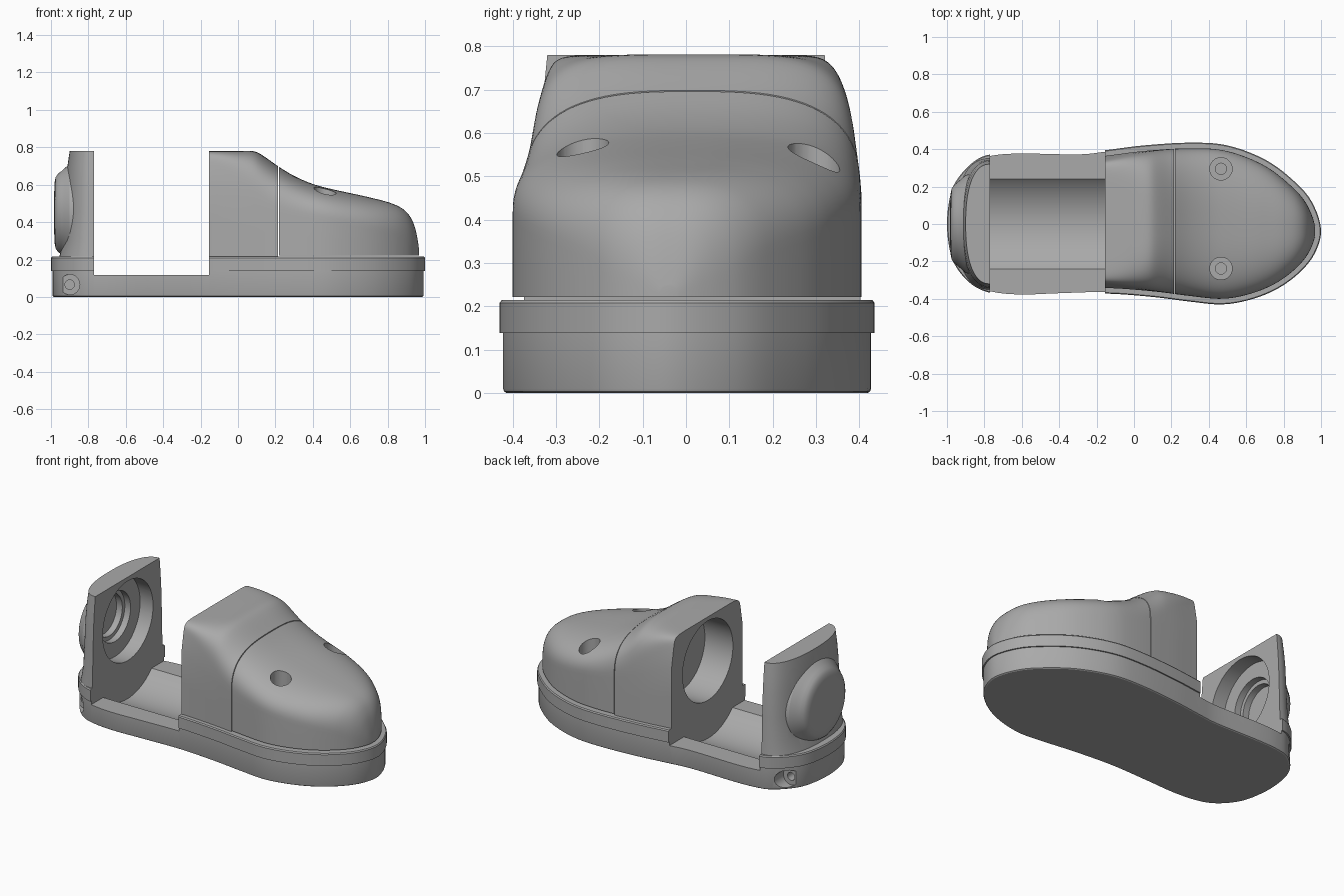
import bpy, bmesh, math
from math import sin, cos, pi
from mathutils import Vector, Matrix

if "Cube" in bpy.data.objects:
    bpy.data.objects.remove(bpy.data.objects["Cube"])

grey = bpy.data.materials.new("plain_grey")
grey.use_nodes = True
grey.diffuse_color = (0.4, 0.4, 0.4, 1)
grey.node_tree.nodes["Principled BSDF"].inputs["Base Color"].default_value = (0.4, 0.4, 0.4, 1)

# Sole outline control points, counter-clockwise from the toe tip
OUTLINE = [(1, -.03), (.95, .12), (.85, .235), (.7, .345), (.5, .42), (.3, .435), (.05, .42),
           (-.15, .395), (-.3, .38), (-.6, .385), (-.75, .375), (-.84, .345), (-.93, .26),
           (-.98, .16), (-1, 0), (-.98, -.16), (-.93, -.26), (-.85, -.335), (-.75, -.372),
           (-.6, -.385), (-.4, -.378), (-.15, -.372), (.1, -.39), (.3, -.415), (.47, -.43),
           (.62, -.405), (.76, -.35), (.88, -.265), (.965, -.16)]


def make(name, bm, angle=30):
    """Turn a bmesh into a smooth-shaded object with sharp edges kept."""
    bmesh.ops.recalc_face_normals(bm, faces=bm.faces)
    mesh = bpy.data.meshes.new(name)
    bm.to_mesh(mesh)
    bm.free()
    mesh.materials.append(grey)
    obj = bpy.data.objects.new(name, mesh)
    bpy.context.collection.objects.link(obj)
    select(obj)
    bpy.ops.object.shade_smooth_by_angle(angle=math.radians(angle))
    return obj


def select(obj):
    bpy.ops.object.select_all(action='DESELECT')
    obj.select_set(True)
    bpy.context.view_layer.objects.active = obj


def loft(name, rings, angle=30):
    """Bridge closed rings of equal length and cap both ends."""
    bm = bmesh.new()
    rows = [[bm.verts.new(p) for p in ring] for ring in rings]
    for a, b in zip(rows, rows[1:]):
        for i in range(len(a)):
            j = (i + 1) % len(a)
            bm.faces.new((a[i], a[j], b[j], b[i]))
    bm.faces.new(rows[0])
    bm.faces.new(rows[-1])
    return make(name, bm, angle)


def revolve(name, profile, origin, axis, n=64):
    """Solid of revolution: profile is (distance along axis, radius)."""
    turn = Vector((0, 0, 1)).rotation_difference(Vector(axis)).to_matrix()
    rings = [[Vector(origin) + turn @ Vector((r * cos(2 * pi * i / n), r * sin(2 * pi * i / n), d))
              for i in range(n)] for d, r in profile]
    return loft(name, rings)


def box(x0, x1, z0, z1):
    return loft("box", [[(x0, -1, z), (x1, -1, z), (x1, 1, z), (x0, 1, z)] for z in (z0, z1)])


def cut(target, *cutters):
    for c in cutters:
        mod = target.modifiers.new("cut", 'BOOLEAN')
        mod.operation, mod.solver, mod.object = 'DIFFERENCE', 'EXACT', c
        select(target)
        bpy.ops.object.modifier_apply(modifier=mod.name)
    for c in cutters:
        bpy.data.objects.remove(c)
    select(target)
    bpy.ops.object.shade_smooth_by_angle(angle=math.radians(30))


def spline(points, steps=5):
    out, n = [], len(points)
    for i in range(n):
        a, b, c, d = (Vector(points[(i + k) % n]) for k in (-1, 0, 1, 2))
        for s in range(steps):
            t = s / steps
            out.append(b + (c - a) * t / 2 + (2 * a - 5 * b + 4 * c - d) * t * t / 2
                       + (3 * b - a - 3 * c + d) * t ** 3 / 2)
    return out


def inset(points, d):
    out = []
    for i, p in enumerate(points):
        t = (points[(i + 1) % len(points)] - points[i - 1]).normalized()
        out.append(p + Vector((-t.y, t.x)) * d)
    return out


def curve(points, x):
    """Smooth value at x through sorted (x, value) points."""
    x = min(max(x, points[0][0]), points[-1][0])
    slope = [(points[min(i + 1, len(points) - 1)][1] - points[max(i - 1, 0)][1]) /
             (points[min(i + 1, len(points) - 1)][0] - points[max(i - 1, 0)][0])
             for i in range(len(points))]
    for i, ((x0, y0), (x1, y1)) in enumerate(zip(points, points[1:])):
        if x <= x1:
            h = x1 - x0
            t = (x - x0) / h
            return (y0 * (1 + 2 * t) * (1 - t) ** 2 + y1 * t * t * (3 - 2 * t)
                    + h * t * (1 - t) * (slope[i] * (1 - t) - slope[i + 1] * t))


def span(points, x):
    ys = []
    for a, b in zip(points, points[1:] + points[:1]):
        if (a.x - x) * (b.x - x) <= 0 and a.x != b.x:
            ys.append(a.y + (b.y - a.y) * (x - a.x) / (b.x - a.x))
    return min(ys), max(ys)


outline = spline(OUTLINE)
MID0, MID1 = -.77, -.155


def slab(name, levels):
    return loft(name, [[(p.x, p.y, z) for p in inset(outline, d)] for z, d in levels])


# Sole with an open middle, round channel and heel screw holes
sole = slab("sole", [(0, .016), (.004, .01), (.01, .008), (.138, .008)])
channel = revolve("channel", [(MID0, .339), (MID1, .339)], (0, 0, .354), (1, 0, 0))
screws = []
for s in (-1, 1):
    screws.append(revolve("screw", [(.24, .054), (.6, .054)], (-.9, 0, .066), (0, s, 0), 32))
    screws.append(revolve("screw", [(.12, .025), (.3, .025)], (-.9, 0, .066), (0, s, 0), 24))
cut(sole, box(MID0, MID1, .116, .5), channel, *screws)

# Raised band around the sole, split at the open middle
rim = slab("sole_rim", [(.138, 0), (.208, 0), (.215, .005)])
cut(rim, box(MID0, MID1, .1, .5))

# Front upper: cross-sections along x
TOP = [(-.155, .78), (0, .78), (.08, .78), (.12, .764), (.22, .695), (.3, .647), (.4, .604), (.5, .577),
       (.7, .533), (.83, .497), (.9, .455), (.94, .39), (.96, .31), (.97, .235)]
SHOULDER = [(-.155, .6), (.215, .45), (.5, .4), (.85, .32), (.97, .225)]
POWER = [(-.155, 12), (-.02, 6.5), (.1, 3.8), (.215, 2.9), (.97, 2.6)]
TAPER = [(-.155, .09), (.05, .04), (.215, 0), (.97, 0)]
upper = inset(outline, .03)
tip = max(p.x for p in upper)


def section(x, base, n=48):
    y0, y1 = span(upper, x)
    mid, half = (y0 + y1) / 2, (y1 - y0) / 2
    low, top = curve(SHOULDER, x), curve(TOP, x)
    power, taper = curve(POWER, x), curve(TAPER, x)
    low = min(low, top - .005)
    ring = [(x, y0, base), (x, y0, (base + low) / 2)]
    for i in range(n + 1):
        a = pi * i / n
        c, h = -cos(a), abs(sin(a)) ** (2 / power)
        y = math.copysign(abs(c) ** (2 / power), c) * half * (1 - taper * h)
        ring.append((x, mid + y, low + (top - low) * h))
    return ring + [(x, y1, (base + low) / 2), (x, y1, base)]


neck = loft("upper_neck", [section(MID1 + (.215 - MID1) * i / 24, .215) for i in range(25)])
toe = loft("toe_cap", [section(.219 + (tip - .0015 - .219) * sin(pi / 2 * i / 40), .222)
                       for i in range(41)], 40)

# Round socket in the neck and counterbored holes in the toe cap
cut(neck, revolve("socket", [(-.3, .25), (.04, .25)], (0, .005, .505), (1, 0, 0)))
bores = []
for y in (.295, -.238):
    bores.append(revolve("bore", [(.46, .06), (.8, .06)], (.465, y, 0), (0, 0, 1), 32))
    bores.append(revolve("bore", [(.3, .03), (.5, .03)], (.465, y, 0), (0, 0, 1), 24))
cut(toe, *bores)

# Heel upper: D-shaped plan lofted upwards
rings = []
for z, w, depth in [(.215, .35, .185), (.3, .346, .165), (.45, .342, .155), (.6, .336, .15),
                    (.7, .328, .142), (.78, .32, .13)]:
    ring = []
    for i in range(41):
        a = pi * i / 40
        ring.append((MID0 - depth * sin(a) ** .85,
                     math.copysign(abs(cos(a)) ** .85, cos(a)) * w, z))
    rings.append(ring)
heel = loft("heel_upper", rings)

# Domed boss on the back of the heel
boss = revolve("heel_boss", [(.86, .27), (.9, .262), (.925, .24), (.945, .222), (.962, .21),
                             (.975, .19), (.981, .16), (.983, .1)], (0, 0, .45), (-1, 0, 0))
mod = heel.modifiers.new("join", 'BOOLEAN')
mod.operation, mod.solver, mod.object = 'UNION', 'EXACT', boss
select(heel)
bpy.ops.object.modifier_apply(modifier=mod.name)
bpy.data.objects.remove(boss)

# Stepped socket in the heel
cut(heel, *[revolve("socket", [(.6, r), (d, r)], (0, .005, .505), (-1, 0, 0))
            for r, d in ((.25, .86), (.155, .9), (.13, .94))])
